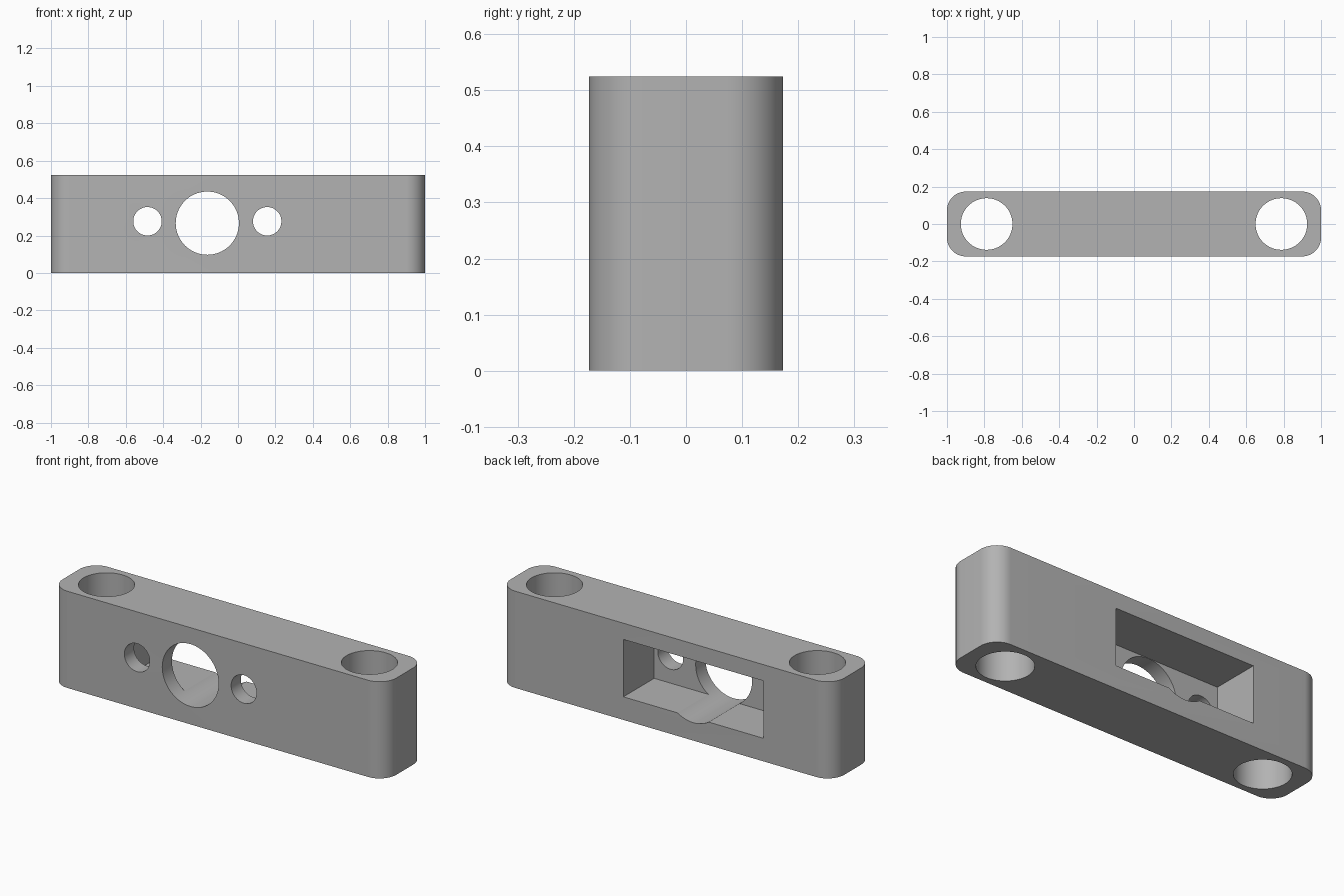
import bpy, bmesh, math
from mathutils import Matrix

default = bpy.data.objects.get("Cube")
if default:
    bpy.data.objects.remove(default, do_unlink=True)

LENGTH, DEPTH, HEIGHT = 2.0, 0.346, 0.524
CORNER = 0.1

grey = bpy.data.materials.new("plain grey")
grey.use_nodes = True
grey.diffuse_color = (0.45, 0.45, 0.45, 1)
grey.node_tree.nodes["Principled BSDF"].inputs["Base Color"].default_value = grey.diffuse_color


def add_object(name, bm):
    mesh = bpy.data.meshes.new(name)
    bm.to_mesh(mesh)
    bm.free()
    mesh.materials.append(grey)
    obj = bpy.data.objects.new(name, mesh)
    bpy.context.collection.objects.link(obj)
    return obj


def box(name, size, centre):
    bm = bmesh.new()
    bmesh.ops.create_cube(bm, size=1)
    bmesh.ops.scale(bm, vec=size, verts=bm.verts)
    bmesh.ops.translate(bm, vec=centre, verts=bm.verts)
    return add_object(name, bm)


def cylinder(name, radius, length, centre, along_y=False):
    turn = Matrix.Rotation(math.pi / 2, 4, "X") if along_y else Matrix()
    bm = bmesh.new()
    bmesh.ops.create_cone(bm, cap_ends=True, segments=80, radius1=radius, radius2=radius,
                          depth=length, matrix=Matrix.Translation(centre) @ turn)
    return add_object(name, bm)


# Body block with rounded upright corners
body = box("sensor_bracket", (LENGTH, DEPTH, HEIGHT), (0, 0, HEIGHT / 2))
bm = bmesh.new()
bm.from_mesh(body.data)
upright = [e for e in bm.edges if abs(e.verts[0].co.z - e.verts[1].co.z) > 0.1]
bmesh.ops.bevel(bm, geom=upright, offset=CORNER, segments=16, profile=0.5, affect="EDGES")
bm.to_mesh(body.data)
bm.free()

# Mounting holes through the top, one at each end
cutters = [cylinder("mounting_hole_cutter", 0.138, 1.2, (side * 0.788, 0, HEIGHT / 2))
           for side in (-1, 1)]

# Large centre opening and two small openings in the front
MIDDLE = -0.164
cutters.append(cylinder("large_opening_cutter", 0.169, 1, (MIDDLE, 0, 0.266), True))
for side in (-1, 1):
    cutters.append(cylinder("small_opening_cutter", 0.076, 0.5,
                            (MIDDLE + side * 0.32, -0.2, 0.276), True))

# Rectangular pocket in the back, leaving a thin front wall
floor_z, roof_z, wall_y, back_y = 0.125, 0.436, -0.09, 0.3
cutters.append(box("back_pocket_cutter", (0.84, back_y - wall_y, roof_z - floor_z),
                   (MIDDLE - 0.002, (wall_y + back_y) / 2, (floor_z + roof_z) / 2)))

# Cut everything out of the body
bpy.context.view_layer.objects.active = body
body.select_set(True)
for cutter in cutters:
    cut = body.modifiers.new(cutter.name, "BOOLEAN")
    cut.operation = "DIFFERENCE"
    cut.solver = "EXACT"
    cut.object = cutter
    bpy.ops.object.modifier_apply(modifier=cut.name)
for cutter in cutters:
    bpy.data.objects.remove(cutter, do_unlink=True)

bpy.ops.object.shade_smooth_by_angle(angle=math.radians(30))
